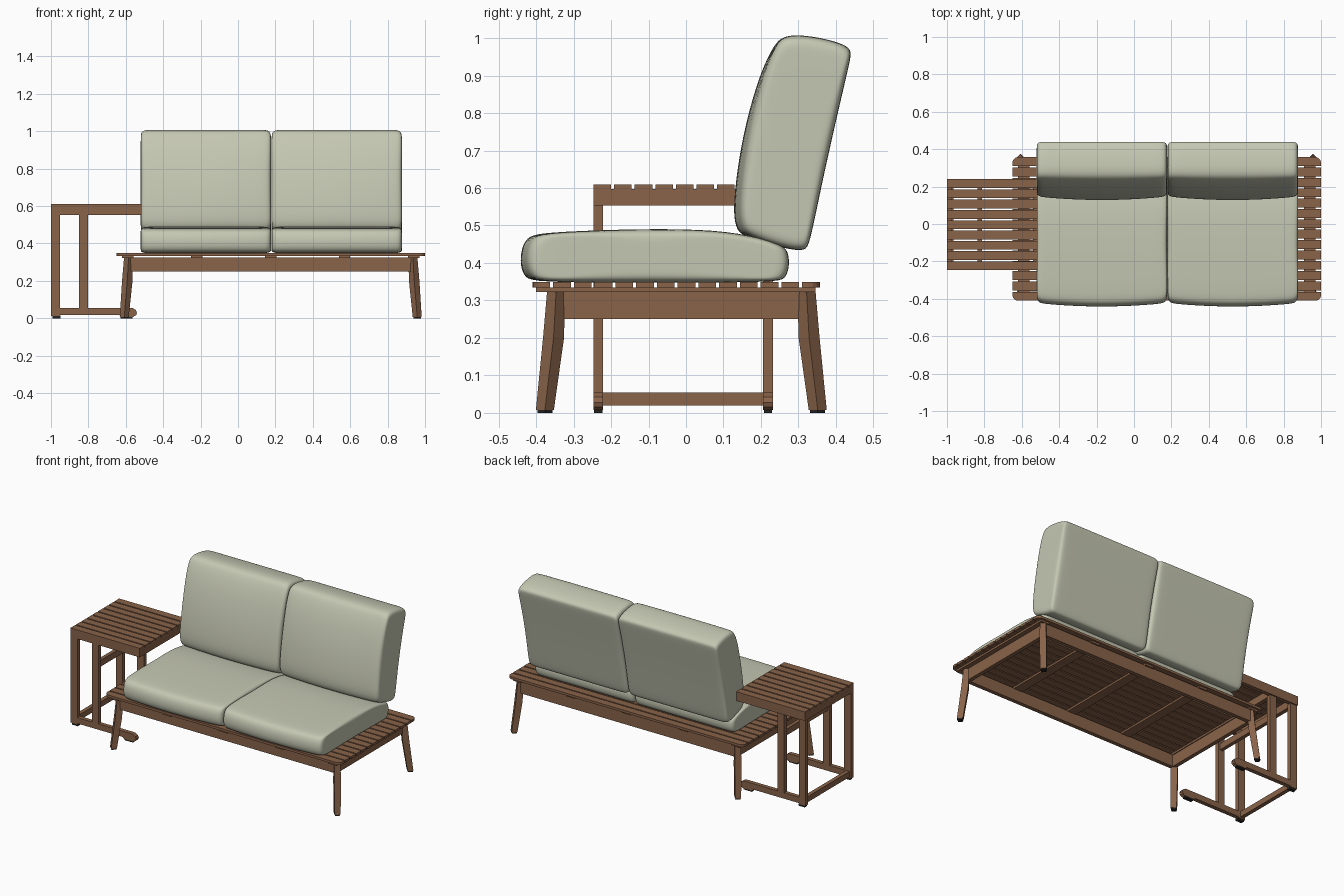
import bpy, bmesh, math
from mathutils import Vector

if "Cube" in bpy.data.objects:
    bpy.data.objects.remove(bpy.data.objects["Cube"])


def material(name, col):
    m = bpy.data.materials.new(name)
    m.diffuse_color = (*col, 1)
    m.use_nodes = True
    m.node_tree.nodes["Principled BSDF"].inputs["Base Color"].default_value = m.diffuse_color
    return m


WOOD = material("brown wood", (0.25, 0.125, 0.067))
FABRIC = material("sage fabric", (0.56, 0.575, 0.45))
RUBBER = material("dark rubber", (0.02, 0.018, 0.016))


def loft(name, rings, mat):
    """Skin closed rings of equal length and cap both ends."""
    bm = bmesh.new()
    vs = [[bm.verts.new(p) for p in r] for r in rings]
    n = len(rings[0])
    for a, b in zip(vs, vs[1:]):
        for i in range(n):
            j = (i + 1) % n
            bm.faces.new((a[i], a[j], b[j], b[i]))
    bm.faces.new(vs[0][::-1])
    bm.faces.new(vs[-1])
    bmesh.ops.recalc_face_normals(bm, faces=bm.faces)
    me = bpy.data.meshes.new(name)
    bm.to_mesh(me)
    bm.free()
    me.materials.append(mat)
    ob = bpy.data.objects.new(name, me)
    bpy.context.collection.objects.link(ob)
    return ob


def box(name, x0, x1, y0, y1, z0, z1, mat=WOOD):
    r = [(x0, y0), (x1, y0), (x1, y1), (x0, y1)]
    return loft(name, [[(*p, z) for p in r] for z in (z0, z1)], mat)


# ---- bench deck slats, outer two with rounded corners
BX0, BX1, BY0, BY1 = -0.65, 1.0, -0.41, 0.357
N = 14
pitch = (BY1 - BY0 + 0.008) / N
for i in range(N):
    y0 = BY0 + i * pitch
    y1 = y0 + pitch - 0.008
    if i in (0, N - 1):
        r = 0.03
        pts = []
        for k in range(5):
            a = math.pi / 2 * k / 4
            pts.append((BX1 - r + r * math.sin(a), r - r * math.cos(a)))
        pts += [(BX1, y1 - y0), (BX0, y1 - y0)]
        for k in range(4, -1, -1):
            a = math.pi / 2 * k / 4
            pts.append((BX0 + r - r * math.sin(a), r - r * math.cos(a)))
        ring = [(x, y0 + d if i == 0 else y1 - d) for x, d in pts]
        loft("deck_edge_slat", [[(*p, z) for p in ring] for z in (0.334, 0.349)], WOOD)
    else:
        box("deck_slat", BX0, BX1, y0, y1, 0.334, 0.349)

# cleats under the slats
for x in (-0.59, -0.22, 0.175, 0.57, 0.94):
    box("deck_cleat", x - 0.03, x + 0.03, -0.40, 0.345, 0.322, 0.334)

# bench apron
for y in (-0.36, 0.31):
    box("long_apron", -0.58, 0.93, y, y + 0.025, 0.25, 0.326)
for x in (-0.59, 0.915):
    box("end_apron", x, x + 0.025, -0.35, 0.325, 0.25, 0.326)

# splayed bench legs, turned 45 degrees, with rubber feet
for sx in (-1, 1):
    for sy in (-1, 1):
        def ring(z, dx, dy, h):
            cx, cy = 0.175 + sx * dx, -0.0125 + sy * dy
            return [(cx + h, cy, z), (cx, cy + h, z), (cx - h, cy, z), (cx, cy - h, z)]
        loft("bench_leg", [ring(0.008, 0.783, 0.364, 0.024), ring(0.2, 0.767, 0.341, 0.028),
                           ring(0.326, 0.76, 0.334, 0.024)], WOOD)
        loft("bench_foot", [ring(0, 0.783, 0.364, 0.02), ring(0.008, 0.783, 0.364, 0.02)], RUBBER)

# ---- side table top
TX0, TX1, TY0, TY1 = -1.0, -0.515, -0.247, 0.24
pitch = (TY1 - TY0 + 0.008) / 9
for i in range(9):
    y0 = TY0 + i * pitch
    box("table_slat", TX0, TX1, y0, y0 + pitch - 0.008, 0.598, 0.61)
for y in (TY0, TY1 - 0.025):
    box("table_side_rail", TX0, TX1, y, y + 0.025, 0.553, 0.598)
for x in (TX0, -0.837, TX1 - 0.025):
    box("table_cross_rail", x, x + 0.025, TY0 + 0.025, TY1 - 0.025, 0.553, 0.598)

# side table legs, runners with a rounded toe, and feet
for y in (-0.247, 0.206):
    y1 = y + 0.026
    box("table_outer_leg", -1.0, -0.952, y, y1, 0.012, 0.553)
    box("table_inner_leg", -0.85, -0.803, y, y1, 0.05, 0.553)
    prof = [(-0.952, 0.018), (-0.635, 0.018), (-0.625, 0.008), (-0.56, 0.008), (-0.545, 0.016),
            (-0.54, 0.028), (-0.545, 0.043), (-0.562, 0.054), (-0.59, 0.055), (-0.952, 0.055)]
    loft("table_runner", [[(x, yy, z) for x, z in prof] for yy in (y, y1)], WOOD)
    for x0, x1 in ((-0.992, -0.95), (-0.622, -0.565)):
        box("table_foot", x0, x1, y + 0.002, y1 - 0.002, 0, 0.014, RUBBER)
box("table_bottom_stretcher", -0.99, -0.965, -0.222, 0.207, 0.02, 0.055)
box("table_upper_stretcher", -0.838, -0.815, -0.222, 0.207, 0.40, 0.44)


# ---- cushions: side profile lofted across x, ends pulled in, front bowed
def cushion(name, x0, x1, prof, bow):
    c = sum((Vector(p) for p in prof), Vector((0, 0))) / len(prof)
    ymin = min(p[0] for p in prof)
    ymax = max(p[0] for p in prof)
    w = x1 - x0
    half = [(0, 0.06), (0, 0.03), (0.004, 0.014), (0.014, 0.004), (0.035, 0), (0.1, 0), (0.22, 0)]
    stations = half + [(w / 2, 0)] + [(w - t, d) for t, d in reversed(half)]
    rings = []
    for t, d in stations:
        u = 2 * t / w - 1
        r = []
        for p in prof:
            v = Vector(p) - c
            q = c + v * (1 - d / v.length)
            front = max(0, 1 - (p[0] - ymin) / (0.5 * (ymax - ymin)))
            r.append((x0 + t, q.x + bow * u * u * front, q.y))
        rings.append(r)
    ob = loft(name, rings, FABRIC)
    for f in ob.data.polygons:
        f.use_smooth = True
    s = ob.modifiers.new("soft", 'SUBSURF')
    s.levels = s.render_levels = 2


SEAT = [(-0.405, 0.348), (-0.432, 0.362), (-0.444, 0.395), (-0.440, 0.44), (-0.425, 0.468),
        (-0.395, 0.48), (-0.25, 0.487), (-0.1, 0.491), (0.08, 0.489), (0.2, 0.468),
        (0.262, 0.446), (0.274, 0.425), (0.276, 0.39), (0.266, 0.358), (0.24, 0.348), (-0.1, 0.348)]
BACK = [(0.135, 0.488), (0.15, 0.474), (0.21, 0.453), (0.28, 0.435), (0.318, 0.433), (0.33, 0.45),
        (0.36, 0.6), (0.40, 0.78), (0.438, 0.94), (0.442, 0.966), (0.425, 0.982), (0.375, 0.998),
        (0.30, 1.01), (0.258, 1.004), (0.236, 0.985), (0.198, 0.91), (0.157, 0.77), (0.134, 0.64),
        (0.124, 0.53)]
for x0, x1 in ((-0.52, 0.176), (0.18, 0.876)):
    cushion("seat_cushion", x0, x1, SEAT, 0.02)
    cushion("back_cushion", x0, x1, BACK, 0.02)
